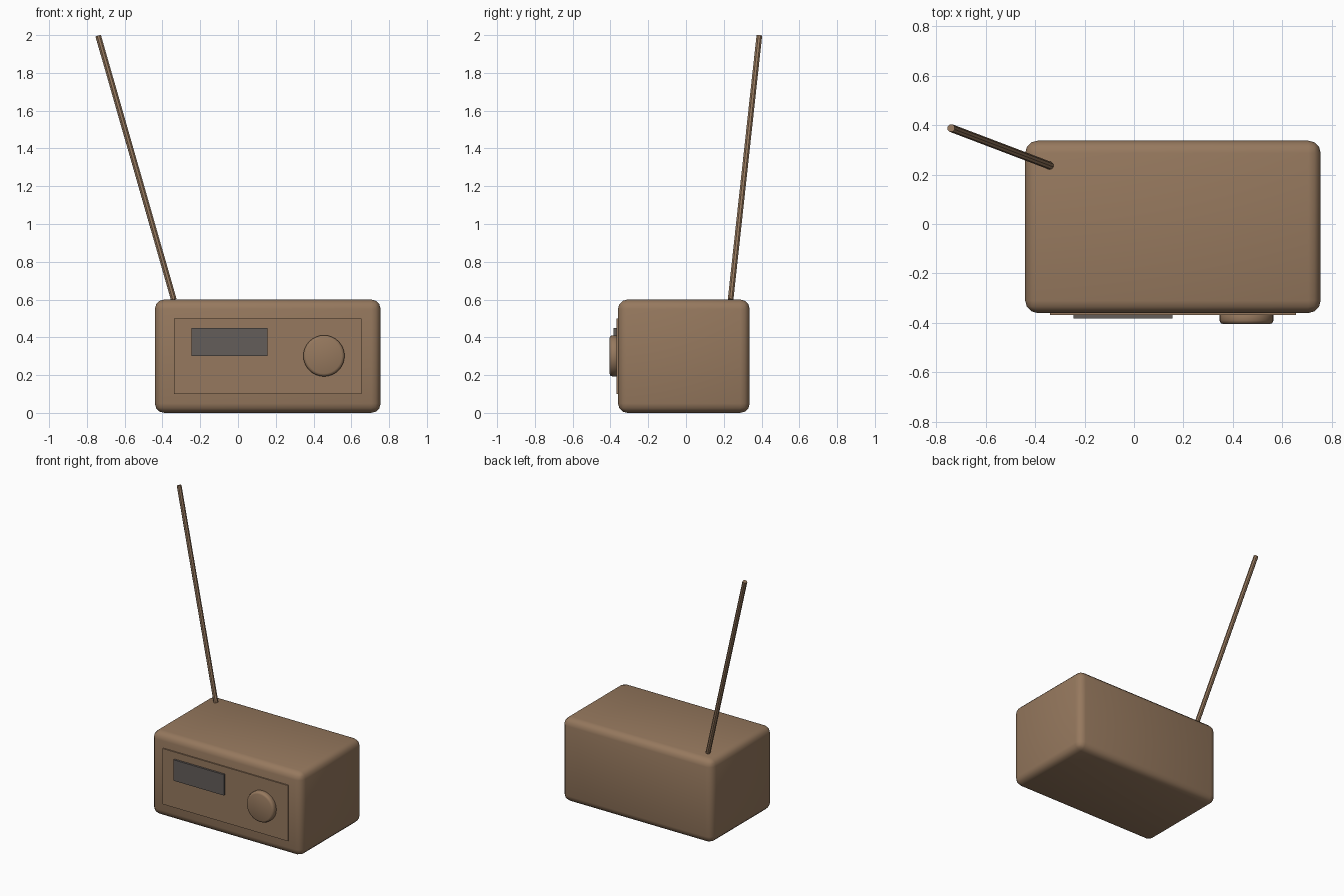
import bpy, math
from mathutils import Vector

if "Cube" in bpy.data.objects:
    bpy.data.objects.remove(bpy.data.objects["Cube"])


def material(name, rgb):
    m = bpy.data.materials.new(name)
    m.diffuse_color = (*rgb, 1)
    m.use_nodes = True
    m.node_tree.nodes["Principled BSDF"].inputs["Base Color"].default_value = m.diffuse_color
    return m


BROWN = material("warm brown", (0.305, 0.19, 0.112))
GREY = material("display grey", (0.125, 0.11, 0.102))


def finish(ob, name, mat, bevel=0, segments=2):
    ob.name = name
    ob.data.materials.append(mat)
    if bevel:
        b = ob.modifiers.new("rounded edges", 'BEVEL')
        b.width, b.segments = bevel, segments
        b.limit_method = 'ANGLE'
        b.angle_limit = math.radians(40)
    return ob


def box(name, lo, hi, mat, bevel=0, segments=2):
    lo, hi = Vector(lo), Vector(hi)
    bpy.ops.mesh.primitive_cube_add(size=1, location=(lo + hi) / 2)
    ob = bpy.context.object
    ob.scale = hi - lo
    bpy.ops.object.transform_apply(location=False, rotation=False, scale=True)
    return finish(ob, name, mat, bevel, segments)


def rod(name, a, b, radius, sides, mat, bevel=0):
    a, b = Vector(a), Vector(b)
    bpy.ops.mesh.primitive_cylinder_add(vertices=sides, radius=radius,
                                        depth=(b - a).length, location=(a + b) / 2)
    ob = bpy.context.object
    ob.rotation_euler = (b - a).to_track_quat('Z', 'Y').to_euler()
    return finish(ob, name, mat, bevel)


# Rounded cabinet, softly shaded all over
box("cabinet", (-0.44, -0.36, 0), (0.755, 0.337, 0.6), BROWN, 0.05, 3)
bpy.ops.object.shade_smooth()

# Front plate and display window
box("front_panel", (-0.34, -0.369, 0.1), (0.655, -0.34, 0.5), BROWN)
box("display", (-0.245, -0.383, 0.3), (0.155, -0.35, 0.45), GREY)

# Tuning dial with a rounded rim
rod("tuning_dial", (0.455, -0.355, 0.302), (0.455, -0.405, 0.302), 0.109, 32, BROWN, 0.015)
bpy.ops.object.shade_smooth()

# Tilted aerial
rod("aerial", (-0.34, 0.236, 0.6), (-0.74, 0.388, 1.996), 0.016, 8, BROWN)
